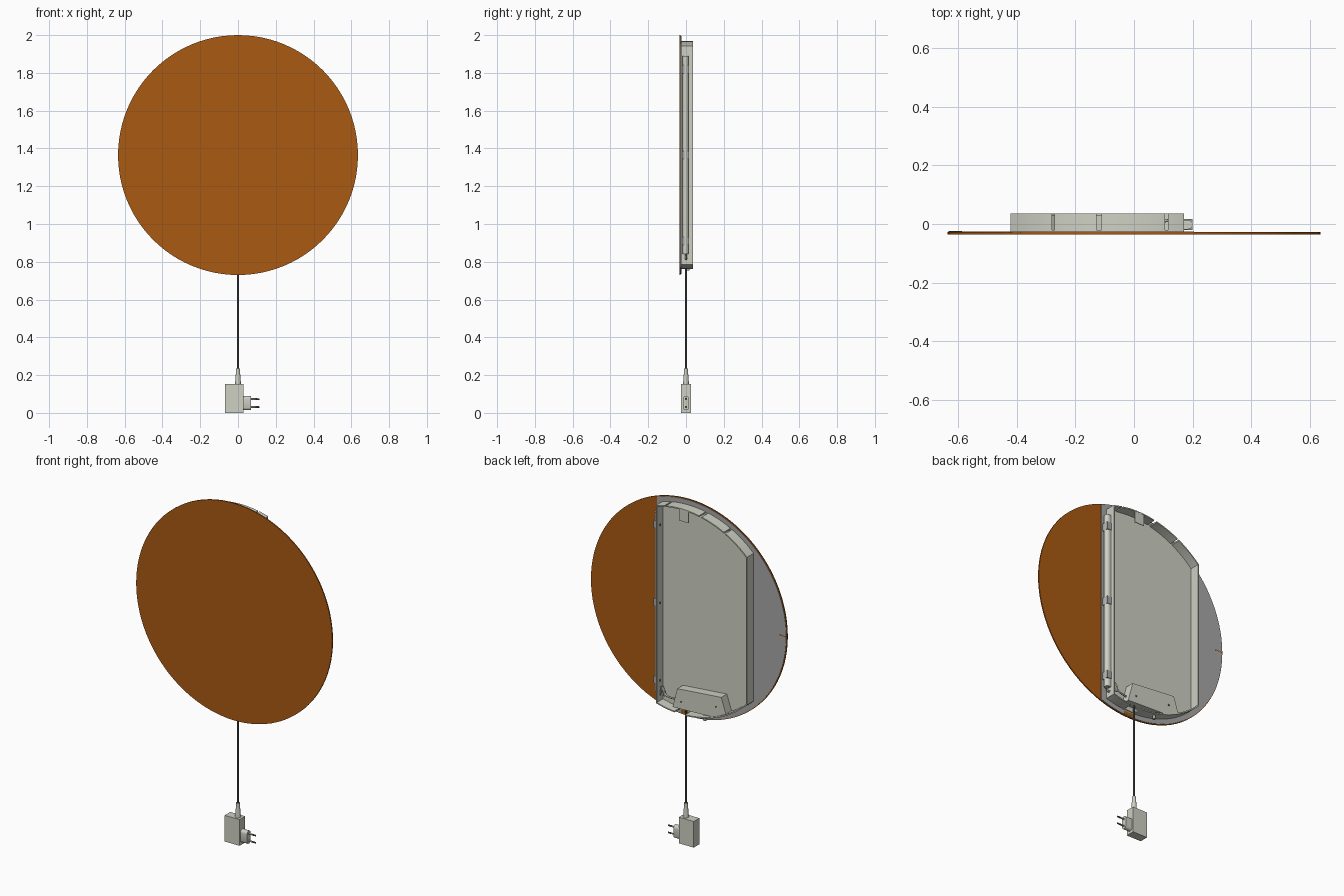
import bpy, bmesh, math
from mathutils import Vector, Matrix

cube = bpy.data.objects.get("Cube")
if cube:
    bpy.data.objects.remove(cube, do_unlink=True)

CZ = 1.365          # height of the mirror centre
R = 0.635           # mirror radius
FR = 0.603          # frame radius
LEFT, RIGHT = 0.17, -0.42
WALL = 0.007


def material(name, rgb):
    m = bpy.data.materials.new(name)
    m.use_nodes = True
    m.diffuse_color = (*rgb, 1)
    m.node_tree.nodes["Principled BSDF"].inputs["Base Color"].default_value = (*rgb, 1)
    return m


copper = material("copper_glass", (0.40, 0.10, 0.006))
pale = material("pale_grey", (0.62, 0.63, 0.55))
grey = material("mid_grey", (0.38, 0.39, 0.38))
dark = material("dark_grey", (0.12, 0.12, 0.12))


def finish(name, bm, mat, smooth=False):
    bmesh.ops.recalc_face_normals(bm, faces=bm.faces)
    me = bpy.data.meshes.new(name)
    bm.to_mesh(me)
    bm.free()
    me.materials.append(mat)
    ob = bpy.data.objects.new(name, me)
    bpy.context.collection.objects.link(ob)
    if smooth:
        bpy.ops.object.select_all(action='DESELECT')
        ob.select_set(True)
        bpy.context.view_layer.objects.active = ob
        bpy.ops.object.shade_smooth_by_angle(angle=math.radians(35))
    return ob


def prism(name, points, start, move, mat, smooth=False):
    """Extrude a flat outline; start maps (u, v) to 3D, move is the extrusion."""
    bm = bmesh.new()
    face = bm.faces.new([bm.verts.new(start(u, v)) for u, v in points])
    out = bmesh.ops.extrude_face_region(bm, geom=[face])
    bmesh.ops.translate(bm, vec=Vector(move),
                        verts=[g for g in out["geom"] if isinstance(g, bmesh.types.BMVert)])
    return finish(name, bm, mat, smooth)


def upright(name, points, y0, y1, mat, smooth=False):
    return prism(name, points, lambda x, z: (x, y0, z), (0, y1 - y0, 0), mat, smooth)


def block(name, x0, x1, y0, y1, z0, z1, mat):
    return upright(name, [(x0, z0), (x1, z0), (x1, z1), (x0, z1)], y0, y1, mat)


def rod(name, a, b, r0, r1, mat, sides=16):
    a, b = Vector(a), Vector(b)
    bm = bmesh.new()
    turn = (b - a).to_track_quat('Z', 'Y').to_matrix().to_4x4()
    bmesh.ops.create_cone(bm, cap_ends=True, segments=sides, radius1=r0, radius2=r1,
                          depth=(b - a).length,
                          matrix=Matrix.Translation((a + b) / 2) @ turn)
    return finish(name, bm, mat, True)


def arc(x0, x1, radius, side, steps=16):
    """Points on the circle between two x positions, side 1 is top, -1 is bottom."""
    xs = [x0 + (x1 - x0) * i / steps for i in range(steps + 1)]
    return [(x, CZ + side * math.sqrt(max(radius ** 2 - x * x, 0))) for x in xs]


# Round mirror and its cut-off backing
circle = [(R * math.cos(math.tau * i / 96), CZ + R * math.sin(math.tau * i / 96)) for i in range(96)]
upright("mirror_disc", circle, -0.035, -0.028, copper, True)
a0 = math.acos(0.205 / 0.631)
sweep = [a0 + (math.tau - 2 * a0) * i / 80 for i in range(81)]
upright("backing_sheet", [(0.631 * math.cos(a), CZ + 0.631 * math.sin(a)) for a in sweep],
        -0.028, -0.025, grey)

# Slots where the glass shows through the backing
block("side_slot", -0.631, -0.585, -0.025, -0.0245, CZ - 0.003, CZ + 0.003, copper)
block("bottom_slot", -0.02, 0.05, -0.025, -0.0245, 0.738, 0.757, copper)

# Open tray: floor, straight sides and segmented curved walls
upright("tray_floor", arc(RIGHT, LEFT, FR - 0.003, 1, 40) + arc(LEFT, RIGHT, FR - 0.003, -1, 40),
        -0.025, -0.021, pale)
for name, x0, x1 in (("left_wall", LEFT - WALL, LEFT), ("right_wall", RIGHT, RIGHT + WALL)):
    h = math.sqrt(FR ** 2 - max(abs(x0), abs(x1)) ** 2)
    block(name, x0, x1, -0.025, 0.036, CZ - h, CZ + h, pale)
for side, spans in ((1, [(RIGHT, -0.28), (-0.27, -0.127), (-0.11, 0.105), (0.115, LEFT)]),
                    (-1, [(RIGHT, -0.02), (0.05, LEFT)])):
    for x0, x1 in spans:
        outline = arc(x0, x1, FR, side) + arc(x1, x0, FR - WALL, side)
        upright("top_wall" if side > 0 else "bottom_wall", outline, -0.025, 0.036, pale)

# Hanging tab at the top
block("hanging_tab", -0.04, 0.022, 0.031, 0.035, CZ + 0.53, CZ + 0.6, pale)

# Light strip with clips along the left wall
strip = [(LEFT, -0.018)] + [(0.183 + 0.017 * math.cos(t), -0.002 + 0.016 * math.sin(t))
                            for t in [math.pi * (i / 10 - 0.5) for i in range(11)]] + [(LEFT, 0.014)]
prism("light_strip", strip, lambda x, y: (x, y, 0.84), (0, 0, 1.05), pale, True)
for z in (0.91, CZ, 1.82):
    block("strip_clip", LEFT, 0.199, -0.021, 0.017, z - 0.022, z + 0.022, grey)
    rod("wall_screw", (LEFT - WALL - 0.002, 0.006, z), (LEFT - WALL, 0.006, z), 0.007, 0.007, dark, 10)

# Power unit cover in the bottom of the tray
upright("power_cover", [(0.065, 0.79), (0.035, 0.905), (-0.25, 0.93), (-0.28, 0.84), (-0.2, 0.80)],
        -0.021, 0.031, pale)
for x, z in ((0.01, 0.835), (-0.215, 0.865)):
    rod("cover_screw", (x, 0.031, z), (x, 0.033, z), 0.006, 0.006, dark, 10)
rod("bottom_button", (-0.13, 0.01, 0.755), (-0.13, 0.01, 0.785), 0.009, 0.009, grey)


# Wires
def wire(name, points, radius, mat):
    cu = bpy.data.curves.new(name, 'CURVE')
    cu.dimensions = '3D'
    cu.bevel_depth = radius
    cu.bevel_resolution = 2
    cu.use_fill_caps = True
    sp = cu.splines.new('BEZIER')
    sp.bezier_points.add(len(points) - 1)
    for p, co in zip(sp.bezier_points, points):
        p.co = co
        p.handle_left_type = p.handle_right_type = 'AUTO'
    cu.materials.append(mat)
    bpy.context.collection.objects.link(bpy.data.objects.new(name, cu))


wire("strip_wire", [(0.185, 0, 0.84), (0.18, 0, 0.815), (0.14, 0.01, 0.87),
                    (0.125, 0.012, 0.84), (0.06, 0.005, 0.825)], 0.005, grey)
rod("wire_joint", (0.15, 0.008, 0.88), (0.125, 0.01, 0.83), 0.009, 0.009, pale, 10)
rod("power_cable", (0, 0, 0.22), (0, 0, 0.80), 0.0045, 0.0045, dark, 10)

# Wall adapter with strain relief, plug and pins
block("adapter_box", -0.068, 0.028, -0.026, 0.026, 0, 0.153, pale)
rod("strain_relief", (0, 0, 0.15), (0, 0, 0.215), 0.016, 0.011, pale)
rod("relief_collar", (0, 0, 0.21), (0, 0, 0.235), 0.012, 0.011, pale)
plug = []
for i in range(24):
    t = math.tau * i / 24
    lift = 0.021 if math.sin(t) >= 0 else -0.021
    plug.append((0.017 * math.cos(t), 0.052 + lift + 0.017 * math.sin(t)))
prism("plug_base", plug, lambda y, z: (0.028, y, z), (0.042, 0, 0), pale, True)
for z in (0.031, 0.073):
    rod("plug_pin_sleeve", (0.07, 0, z), (0.093, 0, z), 0.0045, 0.0045, pale, 10)
    rod("plug_pin", (0.093, 0, z), (0.115, 0, z), 0.005, 0.004, dark, 10)
